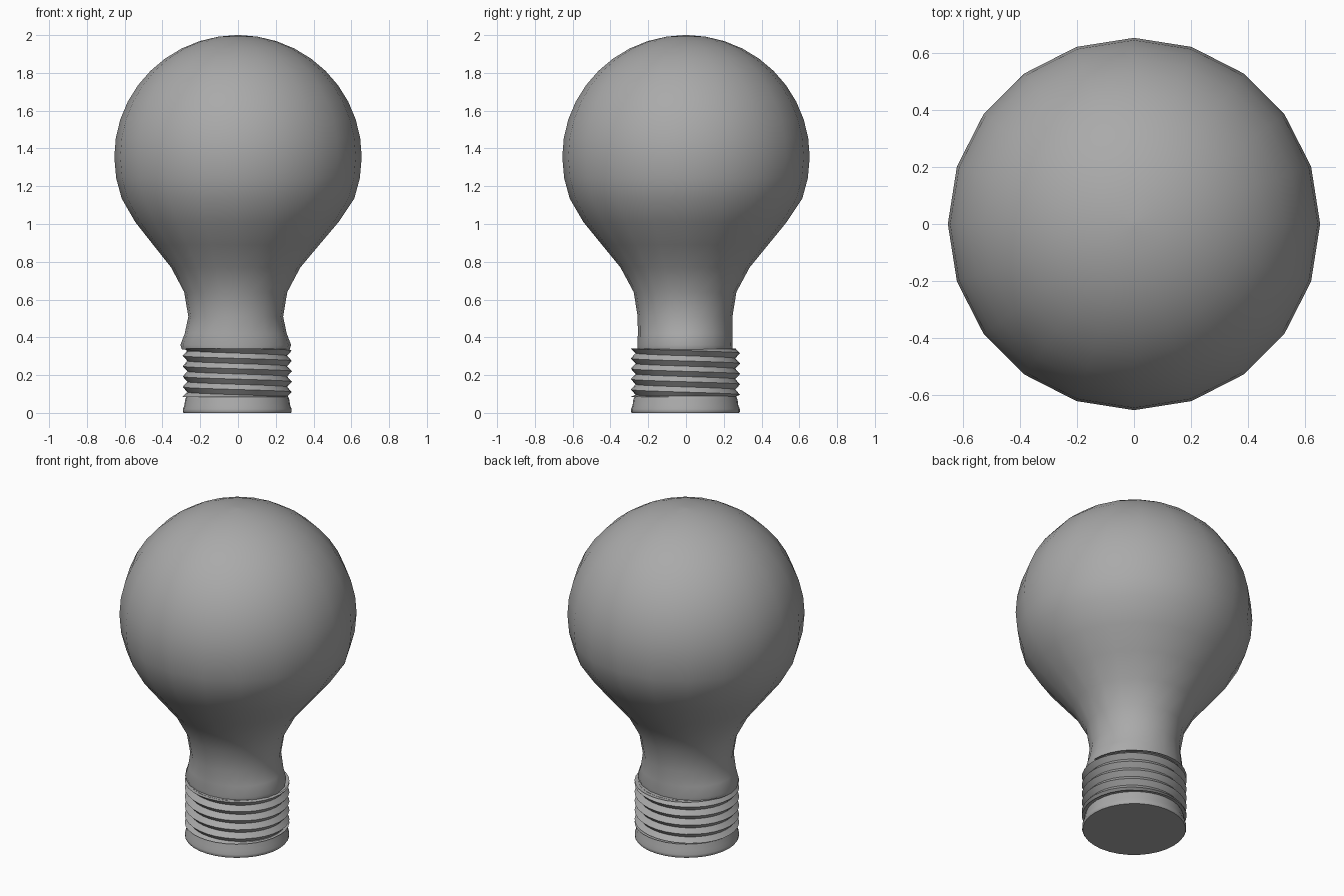
import bpy, bmesh
from math import sin, cos, pi, radians

cube = bpy.data.objects.get("Cube")
if cube:
    bpy.data.objects.remove(cube)

grey = bpy.data.materials.new("plain grey")
grey.use_nodes = True
grey.diffuse_color = (0.4, 0.4, 0.4, 1)
grey.node_tree.nodes["Principled BSDF"].inputs["Base Color"].default_value = (0.4, 0.4, 0.4, 1)


def finish(bm, name, angle):
    """Turn a bmesh into a smooth-shaded object."""
    bmesh.ops.remove_doubles(bm, verts=bm.verts, dist=0.0001)
    bmesh.ops.recalc_face_normals(bm, faces=bm.faces)
    mesh = bpy.data.meshes.new(name)
    bm.to_mesh(mesh)
    bm.free()
    mesh.materials.append(grey)
    obj = bpy.data.objects.new(name, mesh)
    bpy.context.collection.objects.link(obj)
    bpy.ops.object.select_all(action='DESELECT')
    obj.select_set(True)
    bpy.context.view_layer.objects.active = obj
    bpy.ops.object.shade_smooth_by_angle(angle=radians(angle))
    return obj


def skin(rows, name, angle):
    """Bridge rows of points, each row one full turn, and cap both ends."""
    bm = bmesh.new()
    grid = [[bm.verts.new(p) for p in row] for row in rows]
    for low, high in zip(grid, grid[1:]):
        for i in range(len(low)):
            j = (i + 1) % len(low)
            bm.faces.new((low[i], low[j], high[j], high[i]))
    bm.faces.new(grid[0])
    bm.faces.new(grid[-1])
    return finish(bm, name, angle)


def ring(rx, ry, z, sides, cx=0.0, cy=0.0):
    return [(cx + rx * cos(2 * pi * i / sides), cy + ry * sin(2 * pi * i / sides), z)
            for i in range(sides)]


# Glass bulb: oval flared neck, round cone, spherical crown
neck = [(0.285, 0.25, 0.335), (0.293, 0.252, 0.36), (0.27, 0.25, 0.42),
        (0.251, 0.251, 0.51), (0.273, 0.272, 0.64), (0.342, 0.342, 0.77),
        (0.44, 0.44, 0.89), (0.538, 0.538, 1.01)]
rows = [ring(rx, ry, z, 20, -0.012 * min(1, (1.2 - z) / 0.4), -0.005) for rx, ry, z in neck]
for step in range(-2, 10):
    a = radians(9 * step if step >= 0 else 10 * step)
    rows.append(ring(0.655 * cos(a), 0.655 * cos(a), 1.355 + 0.645 * sin(a), 20))
rows.append(ring(0.01, 0.01, 2.0, 20))
skin(rows, "glass_bulb", 40)

# Screw shell: zigzag wall whose teeth sink by one pitch per turn
SIDES, PITCH, LOW, HIGH = 32, 0.055, 0.085, 0.34
CX, CY = -0.004, -0.003
bm = bmesh.new()
columns = []
for i in range(SIDES + 1):
    a = 2 * pi * i / SIDES
    column = []
    for k in range(-11, 4):
        z = 0.33 + k * PITCH / 2 - PITCH * i / SIDES
        r = 0.289 if k % 2 == 0 else 0.264
        z = min(max(z, LOW), HIGH)
        column.append(bm.verts.new((CX + r * cos(a), CY + r * sin(a), z)))
    columns.append(column)
for left, right in zip(columns, columns[1:]):
    for k in range(len(left) - 1):
        bm.faces.new((left[k], right[k], right[k + 1], left[k + 1]))
bmesh.ops.dissolve_degenerate(bm, dist=0.0001, edges=bm.edges)
finish(bm, "screw_thread", 30)

# Disc closing the top of the shell
skin([ring(0.268, 0.268, z, SIDES, CX, CY) for z in (0.325, 0.341)], "shell_top", 30)

# Bottom collar with a small flange and flat underside
collar = [(0.284, 0), (0.288, 0.006), (0.288, 0.02), (0.28, 0.04), (0.276, 0.07), (0.268, 0.09)]
skin([ring(r, r, z, SIDES, CX, CY) for r, z in collar], "base_collar", 40)
